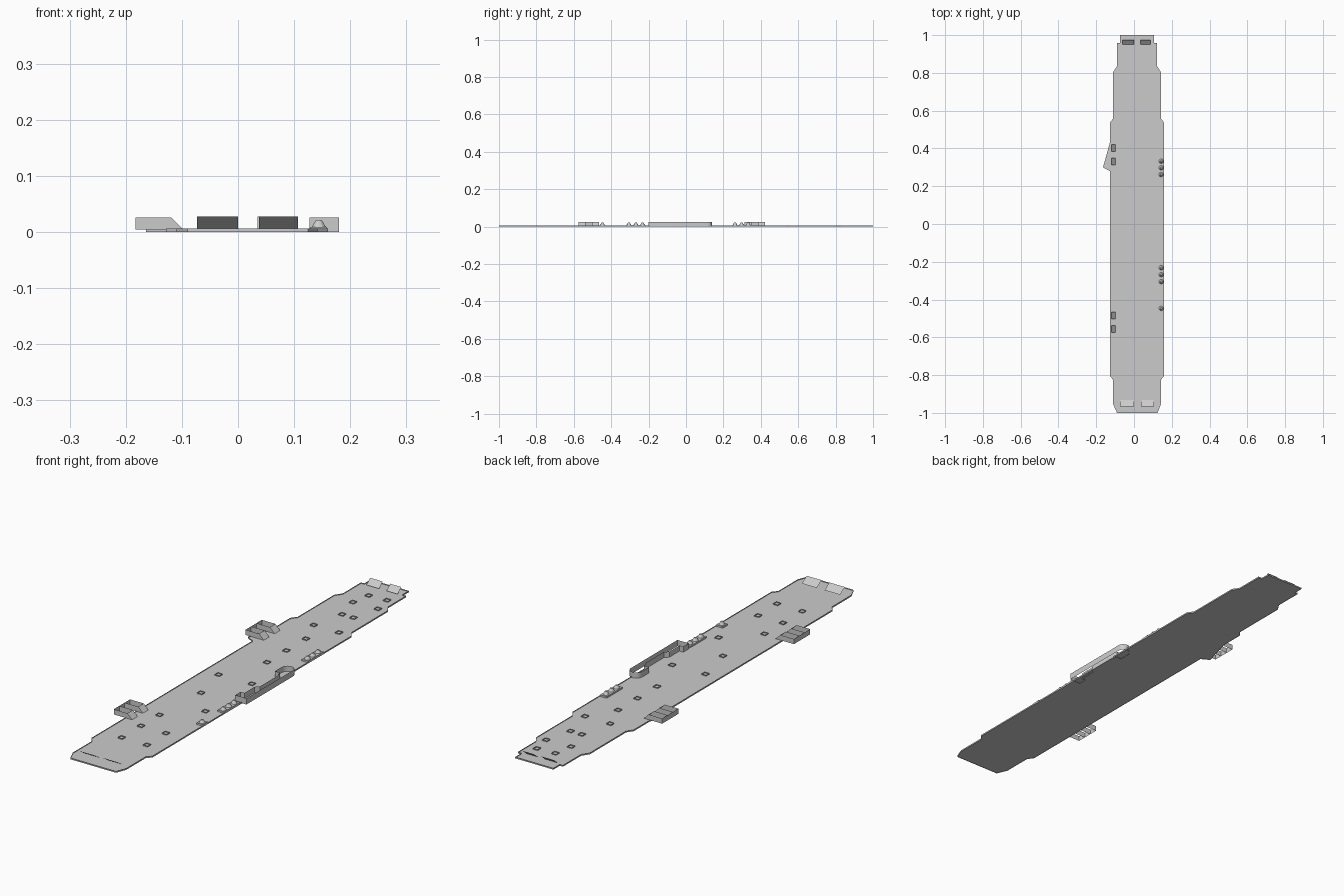
import bpy, math

if "Cube" in bpy.data.objects:
    bpy.data.objects.remove(bpy.data.objects["Cube"])


def mesh(name, verts, faces):
    me = bpy.data.meshes.new(name)
    me.from_pydata(verts, [], faces)
    me.update()
    ob = bpy.data.objects.new(name, me)
    bpy.context.collection.objects.link(ob)
    return ob


def wall(name, pts, z0, z1, closed=False):
    """Thin vertical sheet following a plan path."""
    n = len(pts)
    verts = [(x, y, z) for z in (z0, z1) for x, y in pts]
    faces = [(i, (i + 1) % n, n + (i + 1) % n, n + i) for i in range(n if closed else n - 1)]
    return mesh(name, verts, faces)


def rect(x0, x1, y0, y1):
    return [(x0, y0), (x1, y0), (x1, y1), (x0, y1)]


FLOOR, RIM, TOP = 0.002, 0.006, 0.026

# Deck outline: port side with its pointed bulge, then starboard side
port = [(-0.09, -1.0), (-0.11, -0.955), (-0.11, -0.825), (-0.128, -0.805),
        (-0.128, 0.28), (-0.164, 0.30), (-0.128, 0.43), (-0.128, 0.535),
        (-0.11, 0.56), (-0.11, 0.805), (-0.09, 0.835), (-0.09, 0.957),
        (-0.075, 0.957), (-0.075, 1.0)]
starboard = [(0.105, 1.0), (0.105, 0.957), (0.123, 0.957), (0.123, 0.835),
             (0.142, 0.805), (0.142, 0.56), (0.16, 0.535), (0.16, -0.805),
             (0.142, -0.825), (0.142, -0.955), (0.125, -1.0)]
outline = (port + starboard)[::-1]
mesh("deck", [(x, y, FLOOR) for x, y in outline], [tuple(range(len(outline)))])
wall("deck_rim", outline, 0, RIM, True)

# Small square hatch rims on the deck
hatches = [(0, .88), (.083, .885), (-.015, .795), (.099, .8), (.015, .68), (.068, .68),
           (-.019, .537), (.1, .537), (.028, .417), (.028, .286), (.028, .155),
           (-.06, -.045), (.093, -.04), (-.02, -.22), (.09, -.348), (-.036, -.477),
           (-.037, -.6), (.08, -.6), (-.037, -.73), (.082, -.73)]
for x, y in hatches:
    wall("hatch_rim", rect(x - .011, x + .011, y - .011, y + .011), FLOOR, RIM, True)

# Tilted wind screens at both ends
for x0, x1, yb, yt in [(-.073, 0, -.933, -.965), (.037, .107, -.933, -.965),
                       (-.06, 0, .95, .975), (.035, .087, .95, .975)]:
    mesh("wind_screen", [(x0, yb, RIM), (x1, yb, RIM), (x1, yt, .027), (x0, yt, .027)],
         [(0, 1, 2, 3)])

# Overhanging port bays: side sheets, sloped inner ends and outer sheet
for y in (-.52, .367):
    for y0 in (y - .055, y + .018):
        y1 = y0 + .037
        prof = [(-.183, .004), (-.097, .004), (-.119, TOP), (-.183, TOP)]
        verts = [(px, yy, pz) for yy in (y0, y1) for px, pz in prof]
        mesh("bay_screen", verts, [(0, 1, 2, 3), (7, 6, 5, 4), (1, 5, 6, 2)])
    wall("bay_outer_sheet", [(-.183, y + .055), (-.183, y - .055)], .004, TOP)

# Starboard bulwark with a rounded aft end and stepped inner side
arc = [(.1535 + .0265 * math.cos(a), .1135 + .0265 * math.sin(a))
       for a in [math.pi * i / 10 for i in range(11)]]
path = [(.127, -.163), (.127, -.2), (.18, -.2)] + arc + [
    (.127, .067), (.15, .067), (.16, .04), (.16, -.08), (.145, -.095), (.145, -.163)]
bulwark = wall("starboard_bulwark", path, 0, TOP, True)
bpy.context.view_layer.objects.active = bulwark
bulwark.select_set(True)
bpy.ops.object.shade_smooth_by_angle(angle=math.radians(30))

# Gun platforms with tapered mounts
for y0, y1, ys in [(.245, .352, (.262, .297, .333)), (-.32, -.213, (-.305, -.268, -.232)),
                   (-.463, -.43, (-.447,))]:
    p = rect(.128, .159, y0, y1)
    wall("gun_platform_side", p, FLOOR, .009, True)
    mesh("gun_platform_top", [(x, y, .009) for x, y in p], [(0, 1, 2, 3)])
    for y in ys:
        bpy.ops.mesh.primitive_cone_add(vertices=12, radius1=.0125, radius2=.005, depth=.012,
                                        location=(.144, y, .015))
        bpy.context.object.name = "gun_mount"
